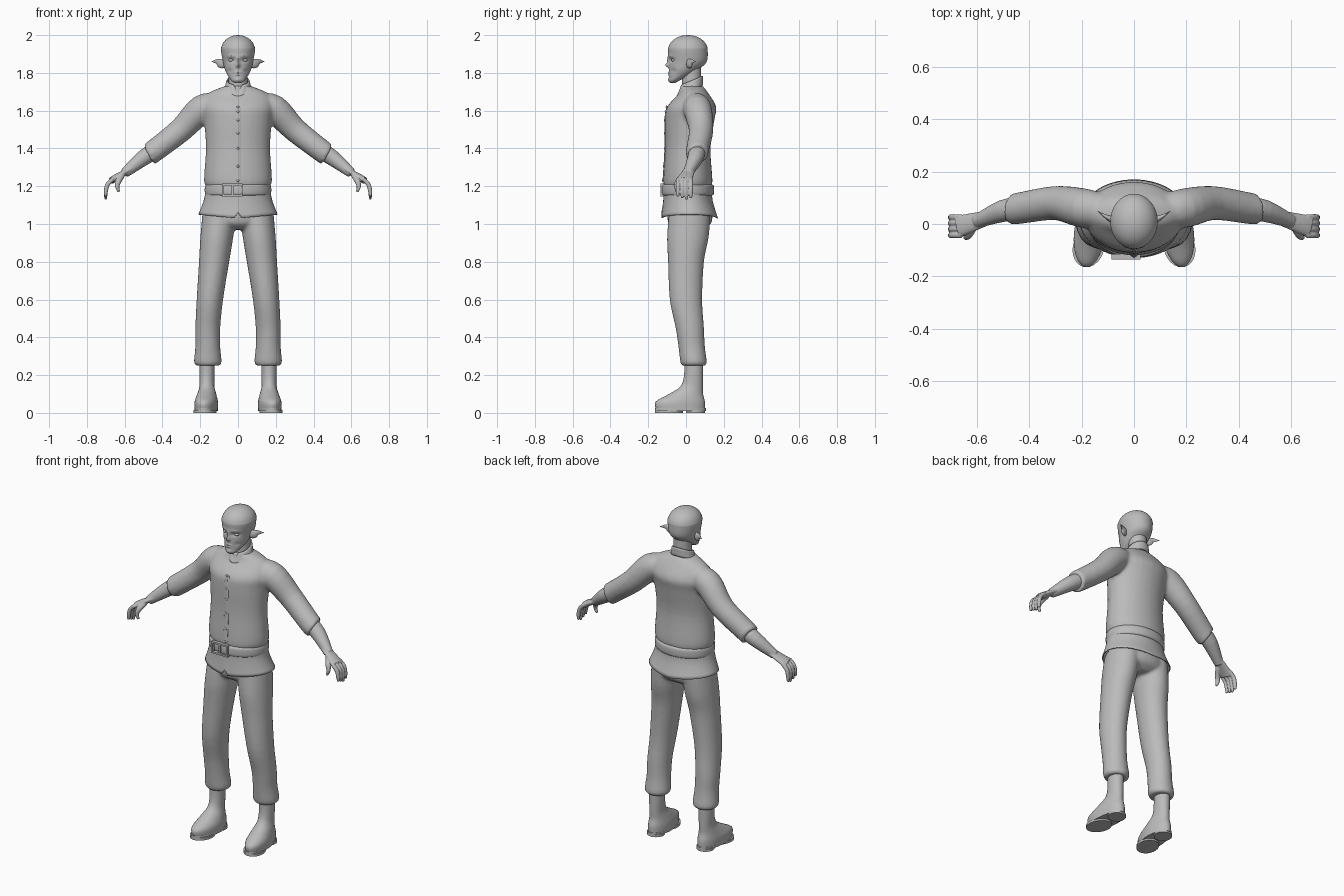
import bpy, bmesh, math
from mathutils import Vector, Matrix

cube = bpy.data.objects.get("Cube")
if cube:
    bpy.data.objects.remove(cube)

grey = bpy.data.materials.new("matte_grey")
grey.use_nodes = True
grey.diffuse_color = (.5, .5, .5, 1)
grey.node_tree.nodes["Principled BSDF"].inputs["Base Color"].default_value = grey.diffuse_color
X, Y, Z = Vector((1, 0, 0)), Vector((0, 1, 0)), Vector((0, 0, 1))
SIDES = ((1, "left"), (-1, "right"))


def smooth_rings(rings, steps):
    """Hermite interpolation through tuples of ring values."""
    rings = [Vector(ring) for ring in rings]
    slopes = [(after - before) / 2 for before, after in zip(rings[:1] + rings, rings[1:] + rings[-1:])]
    out = []
    for start, end, leave, arrive in zip(rings, rings[1:], slopes, slopes[1:]):
        for step in range(steps):
            t = step / steps
            ease = t * t * (3 - 2 * t)
            out.append(start.lerp(end, ease) + leave * t * (1 - t) ** 2 - arrive * t * t * (1 - t))
    return out + rings[-1:]


def loft(bm, rings, across=None, side=1, sides=32, steps=4, power=2, caps=True):
    """Skin rings of x, y, z and two radii: level, or square to the path when across is given."""
    rings = smooth_rings(rings, steps)
    points = [Vector((ring[0] * side, ring[1], ring[2])) for ring in rings]
    loops = []
    for i, ring in enumerate(rings):
        u, v = X, Y
        if across:
            along = (points[min(i + 1, len(points) - 1)] - points[max(i - 1, 0)]).normalized()
            u = (across - along * across.dot(along)).normalized()
            v = along.cross(u)
        loop = []
        for k in range(sides):
            angle = math.tau * k / sides
            c, s = (math.copysign(abs(w) ** (2 / power), w) for w in (math.cos(angle), math.sin(angle)))
            loop.append(bm.verts.new(points[i] + u * c * max(ring[3], .001) + v * s * max(ring[4], .001)))
        loops.append(loop)
    for lower, upper in zip(loops, loops[1:]):
        for k in range(sides):
            bm.faces.new((lower[k - 1], lower[k], upper[k], upper[k - 1]))
    if caps:
        bm.faces.new(loops[0])
        bm.faces.new(loops[-1])


def level(bm, rings, x=0, **options):
    """Stack of level ovals given as z, y, half width, half depth."""
    loft(bm, [(x, y, z, width, depth) for z, y, width, depth in rings], **options)


def limb(bm, path, across=Y, flat=1, **options):
    """Tube along x, y, z, radius."""
    loft(bm, [(x, y, z, radius, radius * flat) for x, y, z, radius in path], across, **options)


def box(bm, centre, size):
    bmesh.ops.create_cube(bm, size=1, matrix=Matrix.Translation(centre) @ Matrix.Diagonal((*size, 1)))


def ball(bm, centre, size):
    bmesh.ops.create_uvsphere(bm, u_segments=16, v_segments=10, radius=1,
                              matrix=Matrix.Translation(centre) @ Matrix.Diagonal((*size, 1)))


def finish(name, bm, voxel=0, shell=0):
    """Make the object; voxel fuses overlapping pieces into one skin."""
    bmesh.ops.recalc_face_normals(bm, faces=bm.faces)
    mesh = bpy.data.meshes.new(name)
    bm.to_mesh(mesh)
    bm.free()
    mesh.materials.append(grey)
    ob = bpy.data.objects.new(name, mesh)
    bpy.context.collection.objects.link(ob)
    if voxel:
        fuse = ob.modifiers.new("fuse", 'REMESH')
        fuse.mode, fuse.voxel_size, fuse.use_smooth_shade = 'VOXEL', voxel, True
        relax = ob.modifiers.new("relax", 'SMOOTH')
        relax.factor, relax.iterations = .5, 4
        return
    if shell:
        ob.modifiers.new("thickness", 'SOLIDIFY').thickness = shell
    bpy.ops.object.select_all(action='DESELECT')
    ob.select_set(True)
    bpy.context.view_layer.objects.active = ob
    bpy.ops.object.shade_smooth_by_angle(angle=math.radians(40))


# Shirt: torso and both sleeves
torso = [(1.19, .01, .16, .12), (1.23, .01, .18, .13), (1.4, .01, .17, .12), (1.55, .02, .18, .13),
         (1.62, .03, .19, .13), (1.69, .04, .16, .08), (1.73, .03, .07, .06)]
bm = bmesh.new()
level(bm, torso)
for side, label in SIDES:
    limb(bm, [(.1, .05, 1.63, .06), (.19, .06, 1.61, .075), (.3, .08, 1.5, .065),
              (.44, .06, 1.39, .06), (.47, .06, 1.37, .06)], side=side)
finish("shirt", bm, voxel=.01)

# Button placket and buttons follow the front of the torso
front = [(0, y - depth, z, .014) for z, y, width, depth in torso[1:-2]]
bm = bmesh.new()
limb(bm, front, across=X, flat=.3)
finish("button_placket", bm)
bm = bmesh.new()
for x, y, z, radius in smooth_rings(front, 2):
    ball(bm, (x, y - .003, z), (radius / 2, radius / 3, radius / 2))
finish("buttons", bm)

# Shirt skirt below the belt, hem dipping to a small split at the front
bm = bmesh.new()
level(bm, [(1.2, .01, .17, .13), (1.13, .01, .18, .13), (1.05, .02, .21, .15)], sides=64, caps=False)
for v in bm.verts:
    low = max(0, 1.13 - v.co.z) / .08
    v.co.z -= low * (.02 - abs(v.co.x) / 10)
    if v.co.y < 0 and abs(v.co.x) < .01:
        v.co.z += low * .03
finish("shirt_skirt", bm, shell=.006)

# Belt with its buckle
bm = bmesh.new()
level(bm, [(1.18 + rise, .01, .175 - inset, .137 - inset)
           for rise, inset in ((-.03, .01), (-.02, 0), (.02, 0), (.03, .01))], sides=64)
finish("belt", bm)
bm = bmesh.new()
for step in (-1, 0, 1):
    box(bm, (step * .05 - .03, -.125, 1.18), (.01, .02, .07))
    if step:
        box(bm, (-.03, -.125, 1.18 + step * .03), (.1, .02, .01))
finish("belt_buckle", bm)

# Collar band, tilted forward and open at the throat
bm = bmesh.new()
level(bm, [(1.71, .02, .075, .07), (1.76, .03, .06, .06)], sides=48, caps=False)
for v in bm.verts:
    gap = max(0, .024 - abs(v.co.x))
    if v.co.y < 0:
        v.co.z -= gap * (v.co.z - 1.71) * 28
    v.co.z += .4 * (v.co.y - .03)
finish("collar", bm, shell=.008)

# Neck and head: the skull is a dome over the jaw rings
bm = bmesh.new()
level(bm, [(z, .03, .05, .05) for z in (1.68, 1.76, 1.85)])
finish("neck", bm)
jaw = [(1.747, -.07, .016, .014), (1.76, -.06, .036, .03), (1.79, -.03, .056, .06),
       (1.82, -.01, .07, .08), (1.86, .01, .08, .1)]
dome = [(1.92 + .08 * math.sin(a), .01, .09 * math.cos(a), .105 * math.cos(a))
        for a in (math.pi * k / 12 for k in range(7))]
bm = bmesh.new()
level(bm, jaw + dome, sides=96, steps=8)

# Face features are soft dabs: x, z, half width, half height, push
eye, brow = (.036, 1.868, .018, .009, .013), (.034, 1.889, .026, .007, -.005)
nose, bridge = (0, 1.84, .01, .012, -.018), (0, 1.866, .008, .02, -.01)
upper_lip, lower_lip = (0, 1.803, .016, .004, -.005), (0, 1.79, .013, .004, -.005)
chin, cheek = (0, 1.763, .018, .01, -.005), (.046, 1.81, .014, .014, .006)
for v in bm.verts:
    if v.co.y < 0:
        v.co.y += sum(push * math.exp(-((abs(v.co.x) - x) / width) ** 2 - ((v.co.z - z) / height) ** 2)
                      for x, z, width, height, push in
                      (eye, brow, nose, bridge, upper_lip, lower_lip, chin, cheek))
finish("head", bm)
bm = bmesh.new()
for side, label in SIDES:
    ball(bm, (.035 * side, -.065, 1.867), (.017, .013, .009))
finish("eyes", bm)

for side, label in SIDES:
    # Pointed ear
    bm = bmesh.new()
    limb(bm, [(.07, .01, 1.85, .022), (.09, .02, 1.85, .025), (.11, .03, 1.86, .014), (.14, .05, 1.86, .001)],
         across=Z, flat=.5, side=side)
    finish(label + "_ear", bm)

    # Forearm, palm, fingers and thumb
    bm = bmesh.new()
    limb(bm, [(.42, .06, 1.4, .045), (.5, .05, 1.35, .042), (.6, .01, 1.27, .026)], side=side)
    limb(bm, [(.57, .02, 1.29, .03), (.64, 0, 1.25, .038), (.67, -.01, 1.23, .042)], flat=.45, side=side)
    for finger in range(4):
        y, lift = .026 - .023 * finger, .008 * abs(finger - 1)
        limb(bm, [(.66, y, 1.24, .011), (.69, y, 1.21, .012), (.7, y, 1.17, .011), (.7, y, 1.13 + lift, .007)],
             side=side, sides=12)
    limb(bm, [(.61, -.01, 1.26, .014), (.63, -.04, 1.23, .015), (.64, -.05, 1.2, .012), (.63, -.05, 1.17, .007)],
         side=side, sides=12)
    finish(label + "_hand", bm, voxel=.0035)

    # Boot splayed outward toward the toe, on a sole with a separate heel
    bm = bmesh.new()
    level(bm, [(.3, .04, .04, .05), (.2, .04, .04, .05), (.14, .03, .04, .06), (.1, 0, .05, .09),
               (.06, -.03, .06, .13), (.02, -.03, .06, .13)], x=.165, side=side)
    for bottom, y, width, depth in ((.01, -.03, .06, .135), (0, .05, .05, .05), (0, -.09, .06, .075)):
        level(bm, [(bottom + rise, y, width, depth) for rise in (0, .015)], x=.165, side=side, steps=1)
    for v in bm.verts:
        v.co.x -= side * min(v.co.y, 0) / 10
    finish(label + "_boot", bm)

# Trousers: hips, and legs that lean in toward the crotch
bm = bmesh.new()
level(bm, [(1.17, .01, .16, .11), (1.05, .02, .18, .12), (1, .02, .17, .11), (.97, .02, .1, .07)])
leg = [(1.06, .02, .09, .11), (.93, .01, .087, .11), (.8, 0, .08, .095), (.6, 0, .07, .086),
       (.45, .02, .066, .075), (.35, .03, .066, .07), (.27, .04, .073, .07), (.25, .04, .06, .06)]
for side, label in SIDES:
    loft(bm, [(.16 - max(0, z - .5) / 9, y, z, width, depth) for z, y, width, depth in leg], side=side)
finish("trousers", bm, voxel=.009)
